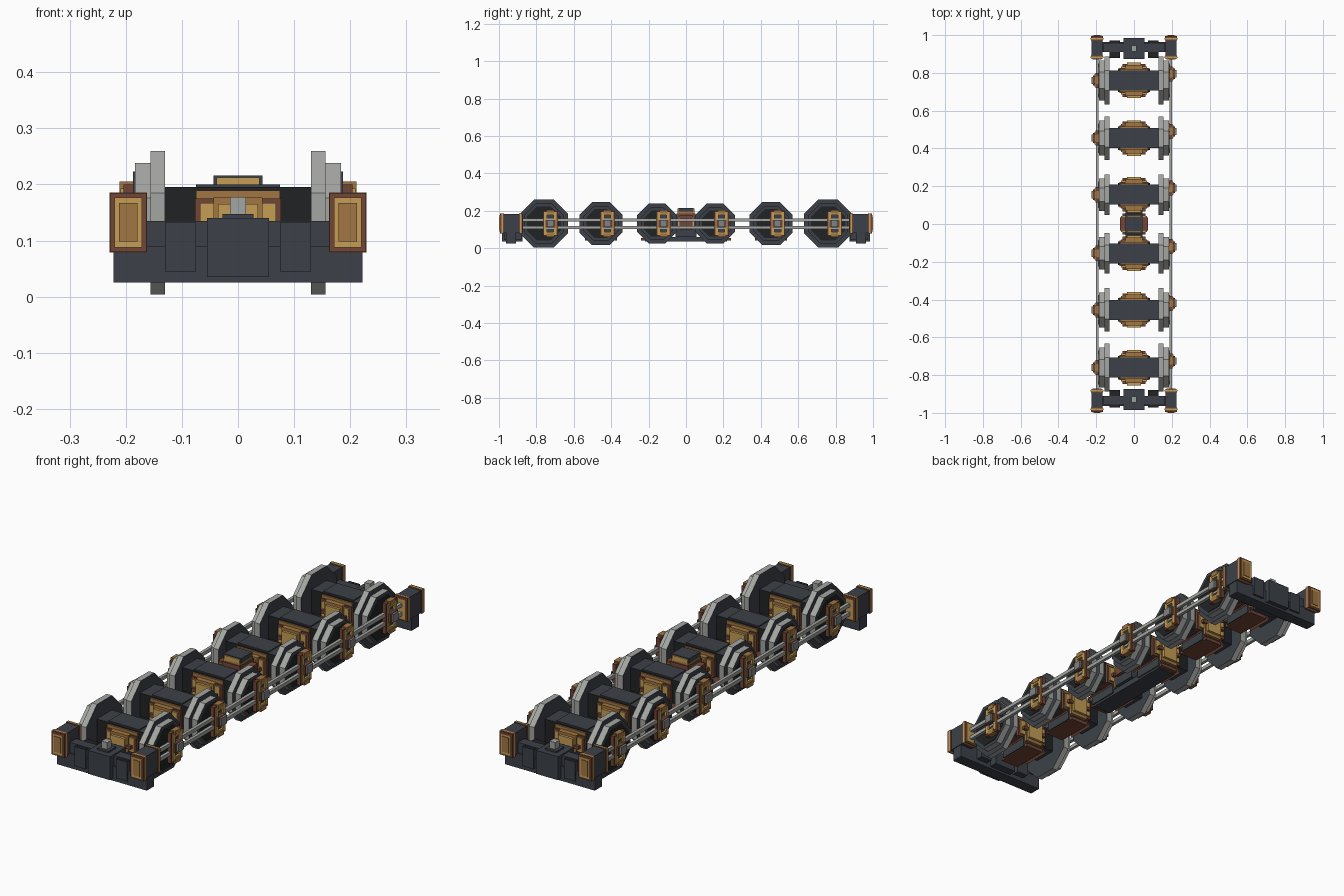
import bpy, bmesh, math
from mathutils import Matrix, Vector

cube = bpy.data.objects.get("Cube")
if cube:
    bpy.data.objects.remove(cube, do_unlink=True)


def material(name, r, g, b):
    m = bpy.data.materials.new(name)
    m.use_nodes = True
    m.diffuse_color = (r, g, b, 1)
    m.node_tree.nodes["Principled BSDF"].inputs["Base Color"].default_value = (r, g, b, 1)
    return m


SLATE, BLACK, STEEL, DARK_STEEL, GOLD, BRONZE, BROWN = range(7)
MATS = [material("slate iron", .045, .053, .065), material("black iron", .015, .016, .017),
        material("pale steel", .37, .38, .36), material("rod steel", .22, .23, .23),
        material("gold brass", .56, .34, .09), material("bronze", .36, .18, .055),
        material("red brown copper", .17, .06, .037)]
AXLE_Z = .132


class Part:
    """Collects flat-faced solids into one named object."""

    def __init__(self, name):
        self.name, self.bm = name, bmesh.new()

    def box(self, x, y, z, mat, tilt=0):
        lo, hi = Vector((x[0], y[0], z[0])), Vector((x[1], y[1], z[1]))
        m = (Matrix.Translation((lo + hi) / 2) @ Matrix.Rotation(tilt, 4, 'Y')
             @ Matrix.Diagonal((*(hi - lo), 1)))
        verts = bmesh.ops.create_cube(self.bm, size=1, matrix=m)["verts"]
        return self.paint(verts, mat)

    def octagon(self, x, y, radius, side, rim):
        m = (Matrix.Translation((sum(x) / 2, y, AXLE_Z)) @ Matrix.Rotation(math.pi / 2, 4, 'Y')
             @ Matrix.Rotation(math.pi / 8, 4, 'Z'))
        r = radius / math.cos(math.pi / 8)
        verts = bmesh.ops.create_cone(self.bm, cap_ends=True, segments=8, radius1=r, radius2=r,
                                      depth=abs(x[1] - x[0]), matrix=m)["verts"]
        for f in self.paint(verts, rim):
            f.normal_update()
            if abs(f.normal.x) > .5:
                f.material_index = side

    def frame(self, x, y, z, border, mat):
        """Rectangular ring facing along x."""
        self.box(x, y, (z[0], z[0] + border), mat)
        self.box(x, y, (z[1] - border, z[1]), mat)
        for a in (y[0], y[1] - border):
            self.box(x, (a, a + border), (z[0] + border, z[1] - border), mat)

    def paint(self, verts, mat):
        faces = {f for v in verts for f in v.link_faces}
        for f in faces:
            f.material_index = mat
        return faces

    def finish(self):
        bmesh.ops.recalc_face_normals(self.bm, faces=self.bm.faces)
        mesh = bpy.data.meshes.new(self.name)
        self.bm.to_mesh(mesh)
        self.bm.free()
        for m in MATS:
            mesh.materials.append(m)
        bpy.context.collection.objects.link(bpy.data.objects.new(self.name, mesh))


def span(c, half):
    return c - half, c + half


def pair(a, b, s):
    return sorted((a * s, b * s))


# Axle housings and wheels
axles = [(s * y, r) for s in (-1, 1) for y, r in ((.76, .128), (.455, .115), (.155, .107))]
for n, (y, r) in enumerate(axles, 1):
    p = Part(f"axle_housing_{n}")
    for f in p.box((-.131, .131), span(y, .053), (.09, .195), SLATE):
        f.normal_update()
        if abs(f.normal.y) > .5:
            f.material_index = BLACK
    p.box((-.05, .05), span(y, .07), (.045, .1), SLATE)
    # nested gearbox plates
    p.box((-.077, .077), span(y, .067), (.09, .175), BROWN)
    p.box((-.068, .068), span(y, .074), (.1, .167), GOLD)
    p.box((-.075, .075), span(y, .06), (.175, .189), BRONZE)
    p.box((-.044, .044), span(y, .083), (.07, .177), BRONZE)
    p.box((-.036, .036), span(y, .094), (.085, .165), GOLD)
    p.box((-.06, .06), span(y, .088), (.12, .135), BROWN)
    p.box((-.044, .044), span(y, .085), (.04, .055), BROWN)
    p.box((-.075, .075), span(y, .048), (.195, .2), SLATE)
    for s in (-1, 1):
        p.box(pair(.045, .088, s), span(y, .062), (.07, .078), BROWN, s * .8)
    p.finish()

    for s, side in ((-1, "right"), (1, "left")):
        w = Part(f"{side}_wheel_{n}")
        w.octagon(pair(.13, .156, s), y, r, SLATE, STEEL)
        w.octagon(pair(.15, .184, s), y, r - .022, SLATE, STEEL)
        w.octagon(pair(.18, .187, s), y, r - .037, BLACK, SLATE)
        w.finish()

        # crank bracket on the coupling rods
        yb = y + (.035 if s > 0 else 0)
        b = Part(f"{side}_crank_bracket_{n}")
        b.frame(pair(.186, .204, s), span(yb, .04), (.065, .2), .014, BROWN)
        b.frame(pair(.186, .209, s), span(yb, .033), (.072, .193), .016, GOLD)
        b.box(pair(.186, .2, s), span(yb, .02), (.085, .18), SLATE)
        for z in (.06, .185):
            b.box(pair(.186, .211, s), span(yb, .02), (z, z + .02), BRONZE)
        b.box(pair(.19, .217, s), span(yb, .027), (.112, .152), BROWN)
        b.box(pair(.19, .226, s), span(yb, .019), (.114, .15), DARK_STEEL)
        b.finish()

# Coupling rods
for s, side in ((-1, "right"), (1, "left")):
    p = Part(f"{side}_coupling_rods")
    for z in (.11, .15):
        p.box(pair(.188, .202, s), (-.885, .885), span(z, .008), STEEL)
    p.finish()

# Central gear unit
p = Part("centre_unit")
p.box((-.06, .06), (-.055, .055), (.06, .165), SLATE)
p.box((-.075, .075), (-.035, .035), (.1, .175), BROWN)
p.box((-.068, .068), (-.042, .042), (.11, .167), GOLD)
p.box((-.044, .044), (-.05, .05), (.16, .185), BROWN)
p.box((-.042, .042), (-.045, .045), (.185, .195), BRONZE)
p.box((-.044, .044), (-.04, .04), (.195, .216), SLATE)
for s in (-1, 1):
    p.box((-.038, .038), pair(.03, .045, s), (.19, .212), GOLD)
p.box((-.045, .045), (-.22, .22), (.035, .06), SLATE)
p.finish()

# End beams with buffers
for s, end in ((-1, "front"), (1, "back")):
    p = Part(f"{end}_beam")
    p.box((-.222, .222), pair(.91, .963, s), (.025, .09), SLATE)
    p.box((-.165, .165), pair(.91, .955, s), (.08, .135), SLATE)
    p.box((-.055, .055), pair(.873, .984, s), (.035, .14), SLATE)
    for t in (-1, 1):
        for f in p.box(pair(.075, .13, t), pair(.88, .972, s), (.045, .132), SLATE):
            f.normal_update()
            if f.normal.z > .5:
                f.material_index = BLACK
    p.finish()

    p = Part(f"{end}_coupling_pin")
    p.box((-.028, .028), span(s * .93, .028), (.138, .147), SLATE)
    p.box((-.014, .014), span(s * .93, .016), (.145, .178), STEEL)
    p.finish()

    for t, side in ((-1, "right"), (1, "left")):
        p = Part(f"{end}_{side}_buffer")
        x = .1955 * t
        p.box(span(x, .03), pair(.88, .99, s), (.083, .183), SLATE)
        for a, b in ((.875, .892), (.972, .994)):
            p.box(span(x, .0325), pair(a, b, s), (.08, .185), BROWN)
        for a, b in ((.88, .887), (.978, .986)):
            p.box(span(x, .0335), pair(a, b, s), (.079, .186), GOLD)
        p.box(span(x, .0245), pair(.99, .997, s), (.088, .177), GOLD)
        p.box(span(x, .0165), pair(.99, 1.0, s), (.098, .167), BRONZE)
        p.box(span(x, .024), pair(.872, .88, s), (.088, .177), GOLD)
        p.finish()
